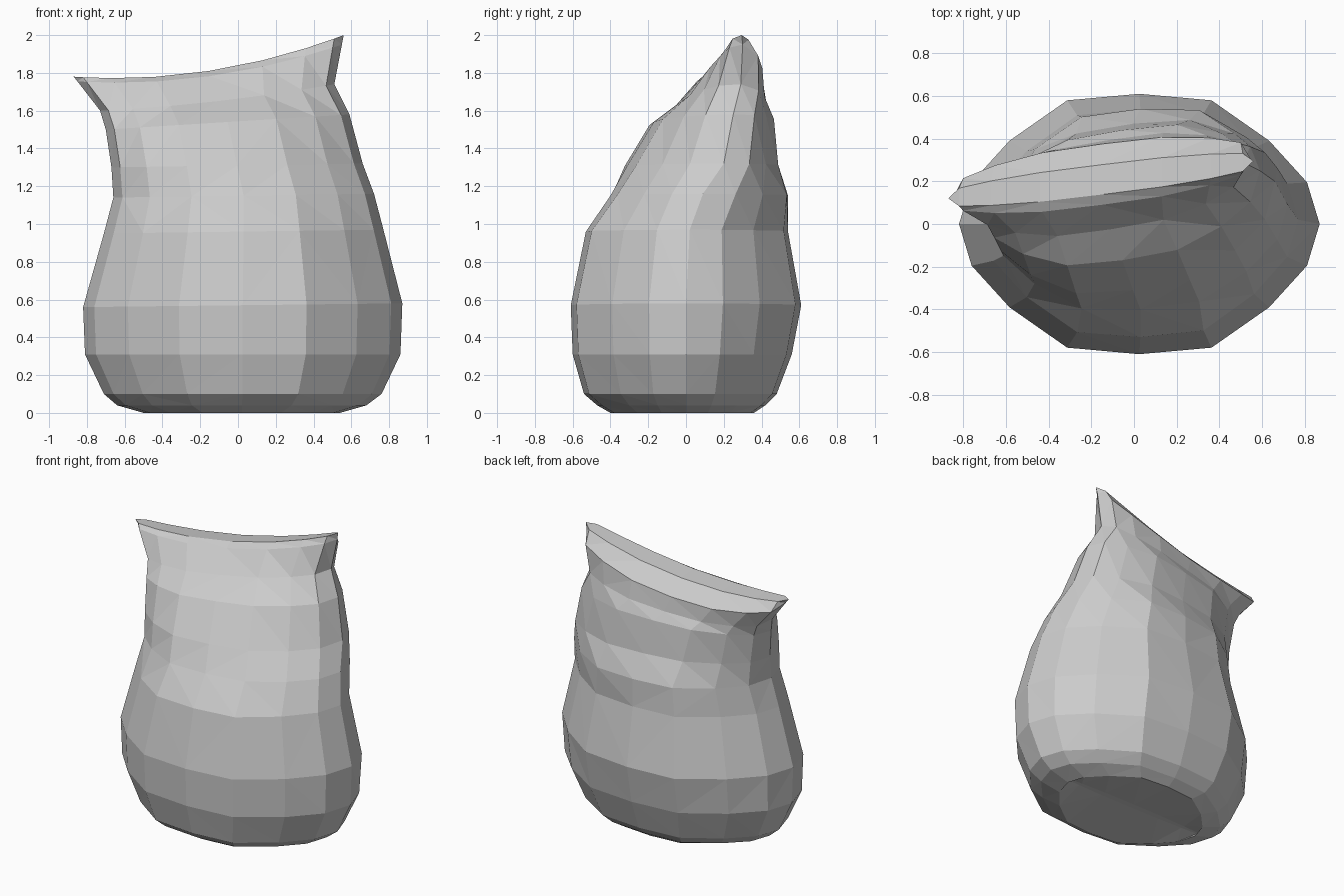
import bpy, bmesh

if "Cube" in bpy.data.objects:
    bpy.data.objects.remove(bpy.data.objects["Cube"])

# One quarter of the faceted sack outline, mirrored round to 16 sides
quarter = [(1, 0), (.93, .32), (.72, .64), (.40, .95), (0, 1)]
half = quarter + [(-u, v) for u, v in reversed(quarter[:-1])]
outline = half + [(u, -v) for u, v in reversed(half[1:-1])]

# Rings: x left/right, centre y left/right, depth front/back, z left/right,
# sag in the middle, droop at the back, roundness (below 1 is boxier)
rings = [
    (-.56, .60, 0, 0, .02, .02, .025, .025, 0, 0, 1),
    (-.50, .54, 0, 0, .40, .36, 0, 0, 0, 0, 1),
    (-.64, .68, 0, 0, .47, .42, .04, .04, 0, 0, 1),
    (-.71, .76, 0, 0, .54, .48, .10, .10, 0, 0, 1),
    (-.81, .86, 0, 0, .60, .56, .31, .31, 0, 0, 1),
    (-.82, .87, 0, 0, .61, .61, .56, .58, 0, 0, 1),
    (-.71, .77, 0, .02, .54, .53, .95, .97, 0, 0, 1),
    (-.66, .72, .01, .09, .45, .49, 1.14, 1.16, 0, 0, .9),
    (-.67, .66, .04, .20, .43, .35, 1.30, 1.32, 0, 0, .8),
    (-.70, .59, .07, .25, .33, .28, 1.50, 1.58, 0, 0, .75),
    (-.73, .51, .10, .29, .22, .20, 1.60, 1.74, .02, .05, .6),
    (-.85, .55, .12, .30, .12, .165, 1.755, 1.95, .07, .08, .55),
    (-.87, .56, .12, .295, .07, .07, 1.78, 2.00, .08, .01, .45),
]


def mix(a, b, t):
    return a + (b - a) * t


# Sack: loft the rings, close both ends, facet
bm = bmesh.new()
loops = []
for xl, xr, yl, yr, front, back, zl, zr, sag, droop, power in rings:
    loop = []
    for u, v in outline:
        t = (1 + u) / 2
        w = abs(v) ** power
        y = mix(yl, yr, t) + (w * back if v > 0 else -w * front)
        z = mix(zl, zr, t) - sag * (1 - u * u) - droop * (w if v > 0 else 0)
        loop.append(bm.verts.new((mix(xl, xr, t), y, z)))
    loops.append(loop)

n = len(outline)
for a, b in zip(loops, loops[1:]):
    for i in range(n):
        j = (i + 1) % n
        bm.faces.new((a[i], a[j], b[j], b[i]))

# Ends: strips joining each front point to the back point behind it
for loop in (loops[0], loops[-1]):
    for i in range(n // 2):
        corners = [loop[i], loop[i + 1], loop[-(i + 1) % n], loop[-i % n]]
        bm.faces.new(list(dict.fromkeys(corners)))

bmesh.ops.recalc_face_normals(bm, faces=bm.faces)
bmesh.ops.triangulate(bm, faces=bm.faces)
mesh = bpy.data.meshes.new("sack")
bm.to_mesh(mesh)
bm.free()
sack = bpy.data.objects.new("sack", mesh)
bpy.context.collection.objects.link(sack)
